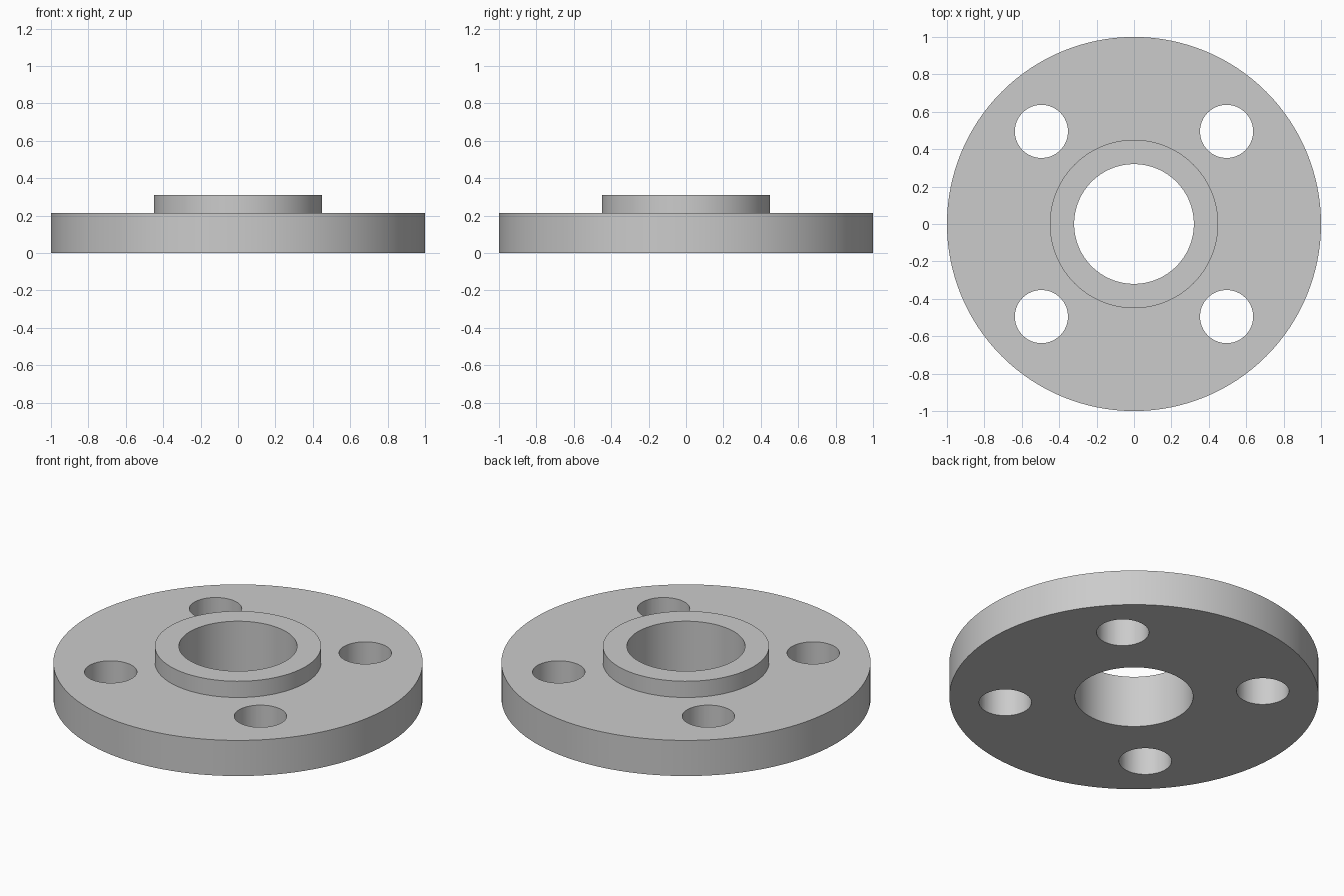
import bpy
import bmesh
import math
from mathutils import Matrix, Vector

default_cube = bpy.data.objects.get("Cube")
if default_cube:
    bpy.data.objects.remove(default_cube, do_unlink=True)

# Dimensions
OUTER_R, HUB_R, BORE_R = 1.0, 0.45, 0.32
PLATE_TOP, HUB_TOP = 0.213, 0.31
BOLT_CIRCLE_R, BOLT_R = 0.7, 0.142
BOLT_COUNT = 4


def make_material(name, color):
    mat = bpy.data.materials.new(name)
    mat.use_nodes = True
    mat.diffuse_color = color
    mat.node_tree.nodes["Principled BSDF"].inputs["Base Color"].default_value = color
    return mat


def object_from_bmesh(name, bm):
    bmesh.ops.recalc_face_normals(bm, faces=bm.faces)
    mesh = bpy.data.meshes.new(name)
    bm.to_mesh(mesh)
    bm.free()
    obj = bpy.data.objects.new(name, mesh)
    bpy.context.collection.objects.link(obj)
    return obj


def lathe(name, profile, steps):
    """Revolve a closed (radius, height) profile around z."""
    bm = bmesh.new()
    verts = [bm.verts.new((r, 0, z)) for r, z in profile]
    edges = [bm.edges.new((a, b)) for a, b in zip(verts, verts[1:] + verts[:1])]
    bmesh.ops.spin(bm, geom=verts + edges, cent=(0, 0, 0), axis=(0, 0, 1),
                   angle=math.tau, steps=steps)
    bmesh.ops.remove_doubles(bm, verts=bm.verts, dist=0.0001)
    return object_from_bmesh(name, bm)


# Flange plate with raised hub and central bore
flange = lathe("pipe_flange", [
    (BORE_R, 0), (OUTER_R, 0), (OUTER_R, PLATE_TOP),
    (HUB_R, PLATE_TOP), (HUB_R, HUB_TOP), (BORE_R, HUB_TOP),
], steps=128)
flange.data.materials.append(make_material("grey metal", (0.6, 0.6, 0.6, 1)))

# Bolt holes, evenly spaced on the diagonals
bm = bmesh.new()
for i in range(BOLT_COUNT):
    angle = math.tau * (i + 0.5) / BOLT_COUNT
    center = Vector((math.cos(angle), math.sin(angle), 0)) * BOLT_CIRCLE_R
    center.z = PLATE_TOP / 2
    bmesh.ops.create_cone(bm, cap_ends=True, segments=64, radius1=BOLT_R, radius2=BOLT_R,
                          depth=PLATE_TOP * 2, matrix=Matrix.Translation(center))
cutter = object_from_bmesh("bolt_hole_cutter", bm)
cutter.hide_render = True

holes = flange.modifiers.new("bolt_holes", 'BOOLEAN')
holes.operation = 'DIFFERENCE'
holes.solver = 'EXACT'
holes.object = cutter

bpy.ops.object.select_all(action='DESELECT')
flange.select_set(True)
bpy.context.view_layer.objects.active = flange
bpy.ops.object.modifier_apply(modifier=holes.name)
bpy.data.objects.remove(cutter, do_unlink=True)

# Smooth walls with crisp rims
bpy.ops.object.shade_smooth_by_angle(angle=math.radians(30))
